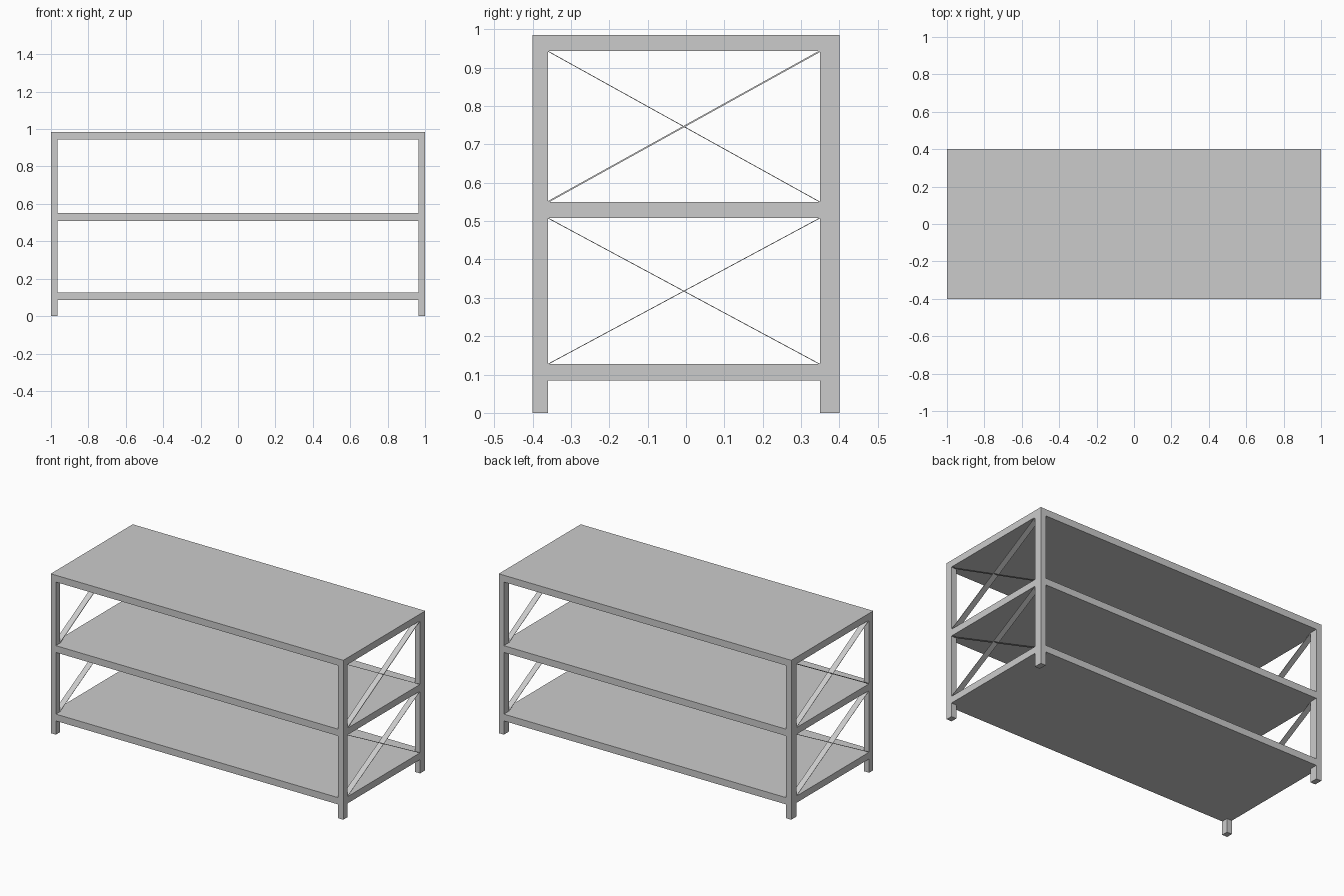
import bpy, bmesh
from mathutils import Vector

if "Cube" in bpy.data.objects:
    bpy.data.objects.remove(bpy.data.objects["Cube"])

X, Y = 1.0, 0.4                  # half length, half depth
LEG_X = 0.035                    # leg width along x
FRONT_Y, BACK_Y = -0.36, 0.349   # inner faces of front / back legs
SHELVES = [(0.085, 0.127), (0.508, 0.55), (0.943, 0.985)]


def prism(name, outline, direction):
    """Extrude a closed planar outline along a direction."""
    bm = bmesh.new()
    face = bm.faces.new([bm.verts.new(p) for p in outline])
    ext = bmesh.ops.extrude_face_region(bm, geom=[face])
    verts = [g for g in ext["geom"] if isinstance(g, bmesh.types.BMVert)]
    bmesh.ops.translate(bm, verts=verts, vec=direction)
    bmesh.ops.recalc_face_normals(bm, faces=bm.faces)
    mesh = bpy.data.meshes.new(name)
    bm.to_mesh(mesh)
    bm.free()
    ob = bpy.data.objects.new(name, mesh)
    bpy.context.collection.objects.link(ob)
    return ob


def slab(name, points, z0, z1):
    return prism(name, [(x, y, z0) for x, y in points], (0, 0, z1 - z0))


def rect(x0, x1, y0, y1):
    return [(x0, y0), (x1, y0), (x1, y1), (x0, y1)]


# Table top covering the legs
slab("table_top", rect(-X, X, -Y, Y), *SHELVES[2])

# Lower shelves, notched at the corners around the legs
xi = X - LEG_X
notched = [(-xi, -Y), (xi, -Y), (xi, FRONT_Y), (X, FRONT_Y),
           (X, BACK_Y), (xi, BACK_Y), (xi, Y), (-xi, Y),
           (-xi, BACK_Y), (-X, BACK_Y), (-X, FRONT_Y), (-xi, FRONT_Y)]
slab("bottom_shelf", notched, *SHELVES[0])
slab("middle_shelf", notched, *SHELVES[1])

for side, x0 in (("left", -X), ("right", xi)):
    # Legs
    for pos, y0, y1 in (("front", -Y, FRONT_Y), ("back", BACK_Y, Y)):
        slab(f"{pos}_{side}_leg", rect(x0, x0 + LEG_X, y0, y1), 0, SHELVES[2][0])

    # Crossed flat straps in each end bay
    for level, lo, hi in (("lower", SHELVES[0][1], SHELVES[1][0]),
                          ("upper", SHELVES[1][1], SHELVES[2][0])):
        for kind, za, zb in (("rising", lo, hi), ("falling", hi, lo)):
            a, b = Vector((x0, FRONT_Y, za)), Vector((x0, BACK_Y, zb))
            d = (b - a).normalized()
            t = 0.002 if (level, kind) == ("upper", "rising") else 0.001
            n = Vector((0, -d.z, d.y)) * t
            prism(f"{level}_{side}_{kind}_brace",
                  [a - n, b - n, b + n, a + n], (LEG_X, 0, 0))
